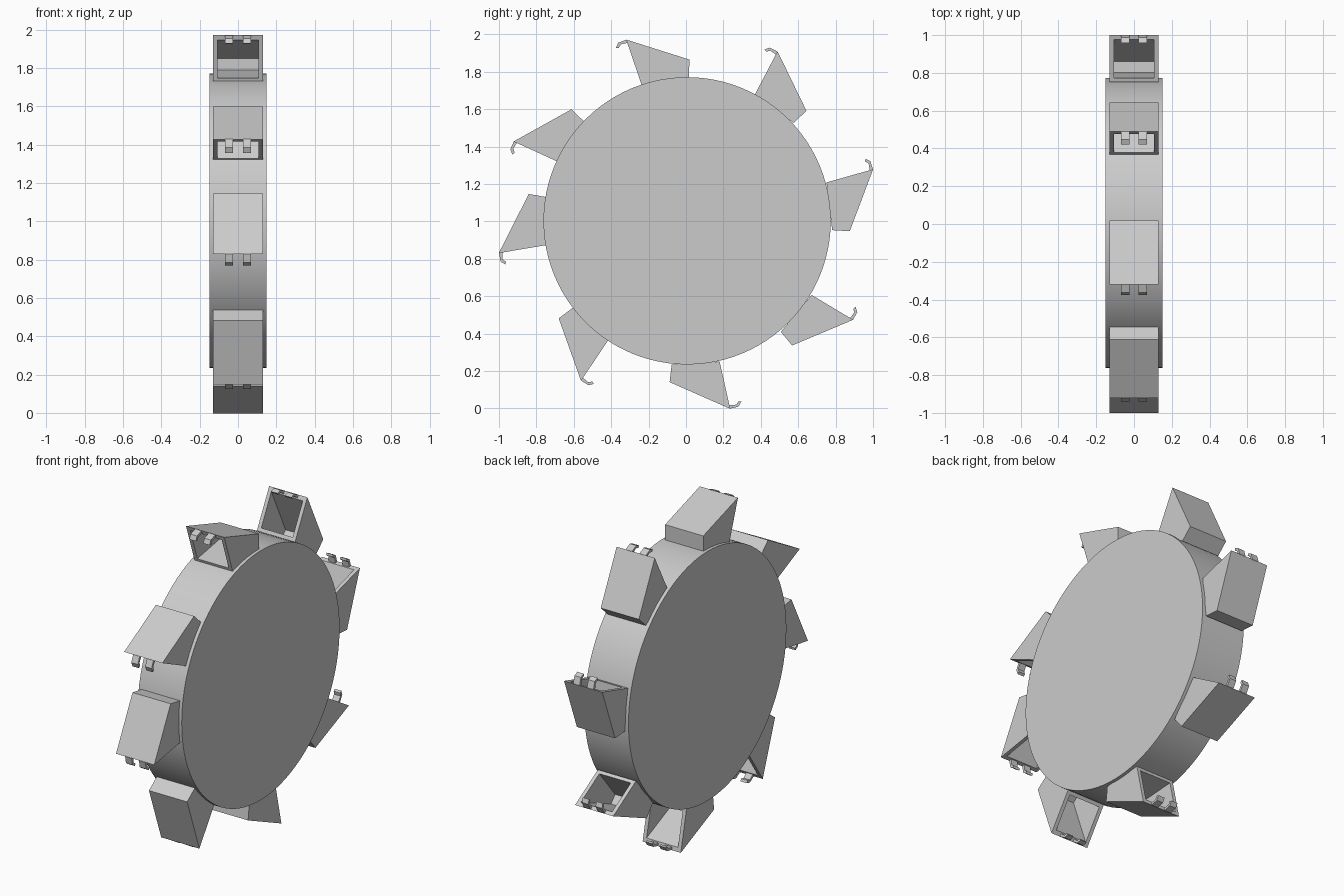
import bpy, bmesh, math

if "Cube" in bpy.data.objects:
    bpy.data.objects.remove(bpy.data.objects["Cube"])

HUB_Y, HUB_Z = 0.012, 1.0      # centre of the bucket ring
COUNT, START, STEP = 8, 189.5, 46.56


def extrude_profile(bm, profile, x0, x1):
    """Closed prism from (tangent, radius) points, extruded along x."""
    a = [bm.verts.new((x0, t, r)) for t, r in profile]
    b = [bm.verts.new((x1, t, r)) for t, r in profile]
    n = len(profile)
    bm.faces.new(a)
    bm.faces.new(b[::-1])
    for i in range(n):
        j = (i + 1) % n
        bm.faces.new((a[j], a[i], b[i], b[j]))


def finish(bm, name):
    bmesh.ops.recalc_face_normals(bm, faces=bm.faces[:])
    mesh = bpy.data.meshes.new(name)
    bm.to_mesh(mesh)
    bm.free()
    return mesh


def bucket_mesh():
    # Profiles run: mouth root, mouth lip, outer back, inner back
    outer = [(0, 0.768), (0, 1.027), (-0.285, 0.817), (-0.254, 0.728)]
    inner = [(0, 0.790), (0, 1.001), (-0.256, 0.810), (-0.239, 0.753)]
    bm = bmesh.new()
    rings = []
    for prof, w in ((outer, 0.13), (inner, 0.107)):
        rings.append([[bm.verts.new((s * w, -t, r)) for t, r in prof] for s in (-1, 1)])
    for left, right in rings:
        bm.faces.new(left)
        bm.faces.new(right[::-1])
        for i in range(1, 4):      # the mouth side stays open
            j = (i + 1) % 4
            bm.faces.new((left[j], left[i], right[i], right[j]))
    # Rim joining the shell and the cavity
    o = [rings[0][0][0], rings[0][0][1], rings[0][1][1], rings[0][1][0]]
    c = [rings[1][0][0], rings[1][0][1], rings[1][1][1], rings[1][1][0]]
    for i in range(4):
        j = (i + 1) % 4
        bm.faces.new((o[i], o[j], c[j], c[i]))
    return finish(bm, "bucket")


def teeth_mesh():
    hook = [(-0.002, 1.026), (0.046, 1.025), (0.066, 1.003),
            (0.052, 0.997), (0.036, 1.012), (-0.002, 1.008)]
    bm = bmesh.new()
    for x in (-0.047, 0.047):
        extrude_profile(bm, [(-t, r) for t, r in hook], x - 0.022, x + 0.022)
    return finish(bm, "bucket_teeth")


# Wheel drum
bpy.ops.mesh.primitive_cylinder_add(vertices=96, radius=0.768, depth=0.3,
                                    location=(0, 0.006, 1.003),
                                    rotation=(0, math.pi / 2, 0))
drum = bpy.context.object
drum.name = "wheel_drum"
bpy.ops.object.shade_smooth_by_angle(angle=math.radians(30))

# Ring of toothed buckets
for mesh in (bucket_mesh(), teeth_mesh()):
    for k in range(COUNT):
        ob = bpy.data.objects.new(f"{mesh.name}_{k + 1}", mesh)
        bpy.context.collection.objects.link(ob)
        ob.location = (0, HUB_Y, HUB_Z)
        ob.rotation_euler = (math.radians(START + k * STEP - 90), 0, 0)
